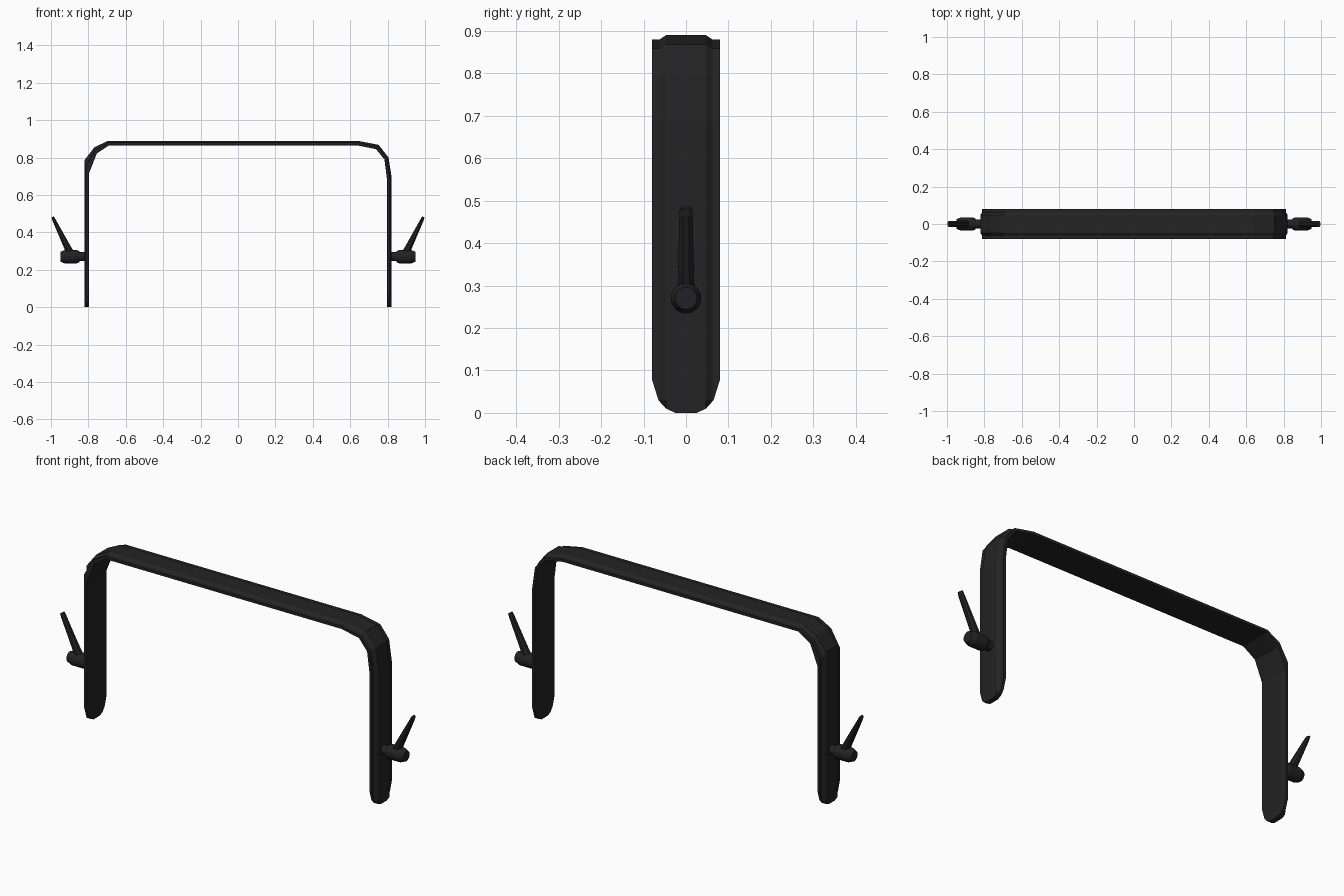
import bpy, bmesh, math

if "Cube" in bpy.data.objects:
    bpy.data.objects.remove(bpy.data.objects["Cube"])


def material(name, color):
    m = bpy.data.materials.new(name)
    m.diffuse_color = (*color, 1)
    m.use_nodes = True
    m.node_tree.nodes["Principled BSDF"].inputs["Base Color"].default_value = m.diffuse_color
    return m


BLACK = material("black metal", (0.017, 0.017, 0.017))
KNOB = material("knob black", (0.016, 0.016, 0.018))


def loft(name, rings, mat):
    """Skin a list of closed rings of points and cap both ends."""
    bm = bmesh.new()
    loops = [[bm.verts.new(p) for p in ring] for ring in rings]
    n = len(loops[0])
    for a, b in zip(loops, loops[1:]):
        for i in range(n):
            j = (i + 1) % n
            bm.faces.new((a[i], a[j], b[j], b[i]))
    bm.faces.new(loops[0][::-1])
    bm.faces.new(loops[-1])
    bmesh.ops.remove_doubles(bm, verts=bm.verts, dist=0.0004)
    bmesh.ops.recalc_face_normals(bm, faces=bm.faces)
    me = bpy.data.meshes.new(name)
    bm.to_mesh(me)
    bm.free()
    me.materials.append(mat)
    ob = bpy.data.objects.new(name, me)
    bpy.context.collection.objects.link(ob)
    return ob


# Bracket cross-section: (y, depth from outer 0 to inner 1), raised centre rib
SECTION = [(-0.08, 0.95), (-0.08, 0.4), (-0.062, 0.4), (-0.047, 0),
           (0.047, 0), (0.062, 0.4), (0.08, 0.4), (0.08, 0.95),
           (0.06, 1), (-0.06, 1)]


def bracket_ring(ox, oz, ix, iz, half=0.08):
    ring = []
    for y, t in SECTION:
        y = max(-half, min(half, y))
        ring.append((ox + (ix - ox) * t, y, oz + (iz - oz) * t))
    return ring


# Rounded foot: (height, half width)
FOOT = [(0, 0.025), (0.01, 0.047), (0.03, 0.065), (0.078, 0.08)]
left = [bracket_ring(-0.822, z, -0.797, z, h) for z, h in FOOT]
right = [bracket_ring(0.822, z, 0.797, z, h) for z, h in reversed(FOOT)]
# Bent corners: outer x, z and inner x, z
bends = [(-0.822, 0.785, -0.797, 0.715), (-0.768, 0.855, -0.755, 0.822),
         (-0.695, 0.89, -0.69, 0.865), (0.64, 0.89, 0.64, 0.865),
         (0.752, 0.868, 0.738, 0.845), (0.805, 0.80, 0.783, 0.79),
         (0.822, 0.69, 0.797, 0.68)]
loft("u_bracket", left + [bracket_ring(*b) for b in bends] + right, BLACK)

# Clamp knobs and levers on both legs
HUB = [(0.805, 0.024), (0.848, 0.024), (0.848, 0.03), (0.865, 0.036),
       (0.925, 0.036), (0.95, 0.026)]
LEVER = [(0.885, 0.27, 0.021, 0.021), (0.907, 0.31, 0.019, 0.019),
         (0.984, 0.467, 0.0155, 0.009), (0.991, 0.483, 0.014, 0.007)]
for side, s in (("left", -1), ("right", 1)):
    hub = []
    for x, r in HUB:
        hub.append([(s * x, r * math.cos(k * math.tau / 16),
                     0.27 + r * math.sin(k * math.tau / 16)) for k in range(16)])
    loft(side + "_clamp_hub", hub, KNOB)
    lever = []
    for x, z, wy, wx in LEVER:
        ring = []
        for k in range(8):
            a = (k + 0.5) * math.tau / 8
            c, d = math.cos(a) / math.cos(math.pi / 8), math.sin(a) / math.cos(math.pi / 8)
            ring.append((s * (x + wx * c * 0.9), wy * d, z - wx * c * 0.42))
        lever.append(ring)
    loft(side + "_clamp_lever", lever, KNOB)
